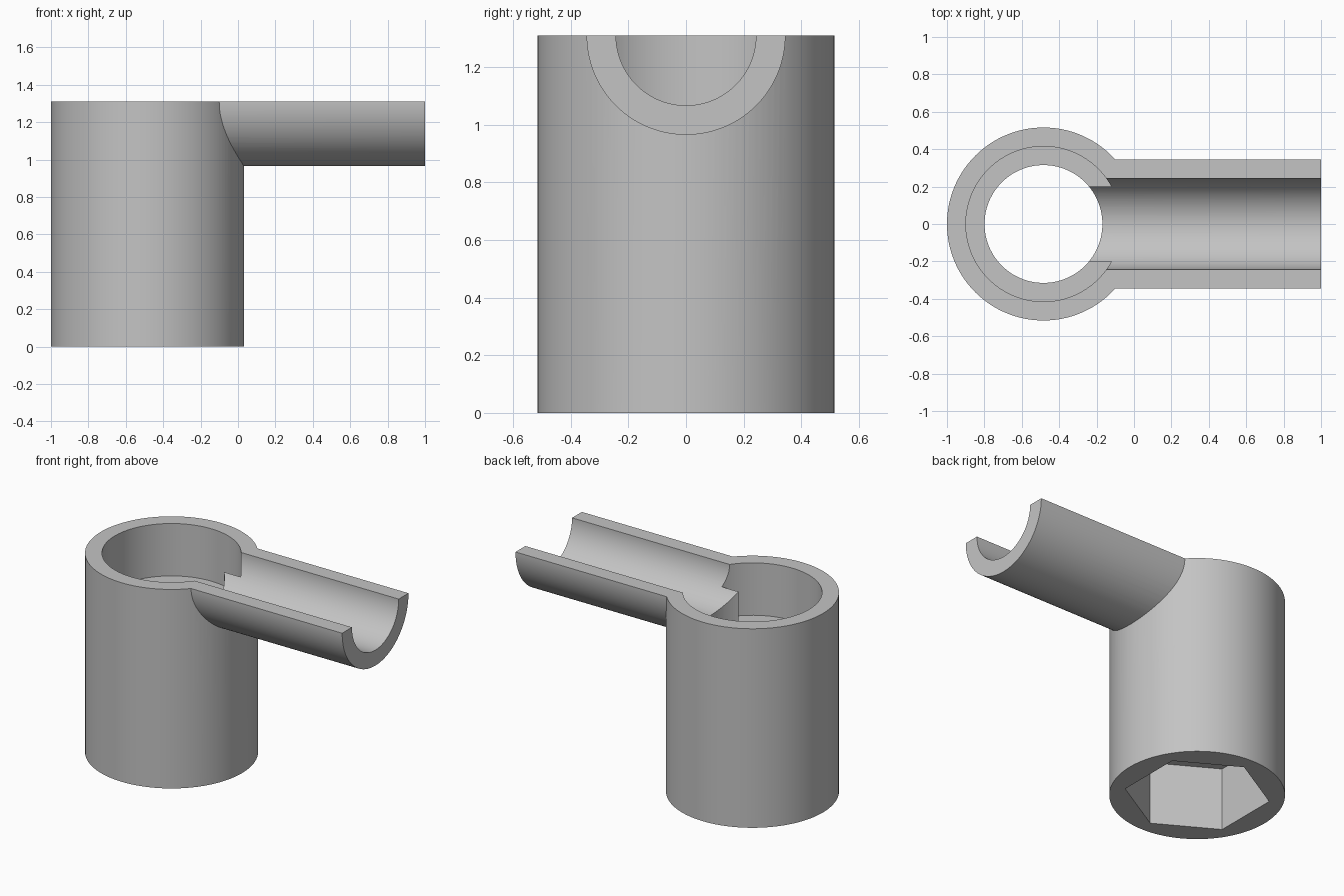
import bpy
import math
from mathutils import Matrix

cube = bpy.data.objects.get("Cube")
if cube:
    bpy.data.objects.remove(cube, do_unlink=True)

CX = -0.484          # axis of the upright socket
TOP = 1.31           # height of the rim and of the trough axis
SHELF = 0.965        # height of the inner ledge
OVER = 1.8           # cutters and blanks run past the rim


def new_cylinder(name, radius, start, end, along="Z", sides=128, turn=0.0):
    """Cylinder on the socket axis (Z) or on the trough axis (X)."""
    bpy.ops.mesh.primitive_cylinder_add(vertices=sides, radius=radius, depth=end - start)
    obj = bpy.context.object
    obj.name = name
    mid = (start + end) / 2
    if along == "Z":
        move = Matrix.Translation((CX, 0, mid)) @ Matrix.Rotation(turn, 4, "Z")
    else:
        move = Matrix.Translation((mid, 0, TOP)) @ Matrix.Rotation(math.pi / 2, 4, "Y")
    obj.data.transform(move)
    return obj


def new_box(name, low, high):
    bpy.ops.mesh.primitive_cube_add(size=1)
    obj = bpy.context.object
    obj.name = name
    size = [h - l for l, h in zip(low, high)]
    mid = [(h + l) / 2 for l, h in zip(low, high)]
    obj.data.transform(Matrix.Translation(mid) @ Matrix.Diagonal((*size, 1)))
    return obj


def combine(target, tool, operation="DIFFERENCE"):
    """Apply a boolean and remove the helper object."""
    tool.hide_render = True
    mod = target.modifiers.new("shape", "BOOLEAN")
    mod.operation = operation
    mod.solver = "EXACT"
    mod.object = tool
    bpy.context.view_layer.objects.active = target
    bpy.ops.object.modifier_apply(modifier=mod.name)
    bpy.data.objects.remove(tool, do_unlink=True)


# Upright socket with the side trough joined on
body = new_cylinder("socket_with_trough", 0.516, 0, OVER)
combine(body, new_cylinder("trough", 0.345, -0.3, 1.0, "X"), "UNION")

# Wide upper bore, leaving a block that carries the trough floor inward
bore = new_cylinder("upper_bore", 0.415, SHELF, OVER + 0.1)
combine(bore, new_box("floor_block", (CX, -0.2, SHELF - 0.2), (0.2, 0.2, OVER + 0.2)))
combine(body, bore)

# Round through hole, hexagonal pocket, trough channel, flat top
combine(body, new_cylinder("through_hole", 0.315, 0.2, OVER + 0.1))
combine(body, new_cylinder("hex_pocket", 0.429, -0.1, 0.41, sides=6))
combine(body, new_cylinder("channel", 0.243, CX, 1.1, "X"))
combine(body, new_box("top_trim", (-1.2, -1, TOP), (1.2, 1, OVER + 0.3)))

# Plain grey material
grey = bpy.data.materials.new("plain_grey")
grey.use_nodes = True
colour = (0.55, 0.55, 0.55, 1)
grey.diffuse_color = colour
grey.node_tree.nodes["Principled BSDF"].inputs["Base Color"].default_value = colour
body.data.materials.clear()
body.data.materials.append(grey)
for face in body.data.polygons:
    face.material_index = 0

# Smooth round walls with crisp edges
bpy.ops.object.select_all(action="DESELECT")
body.select_set(True)
bpy.context.view_layer.objects.active = body
bpy.ops.object.shade_smooth_by_angle(angle=math.radians(30))
